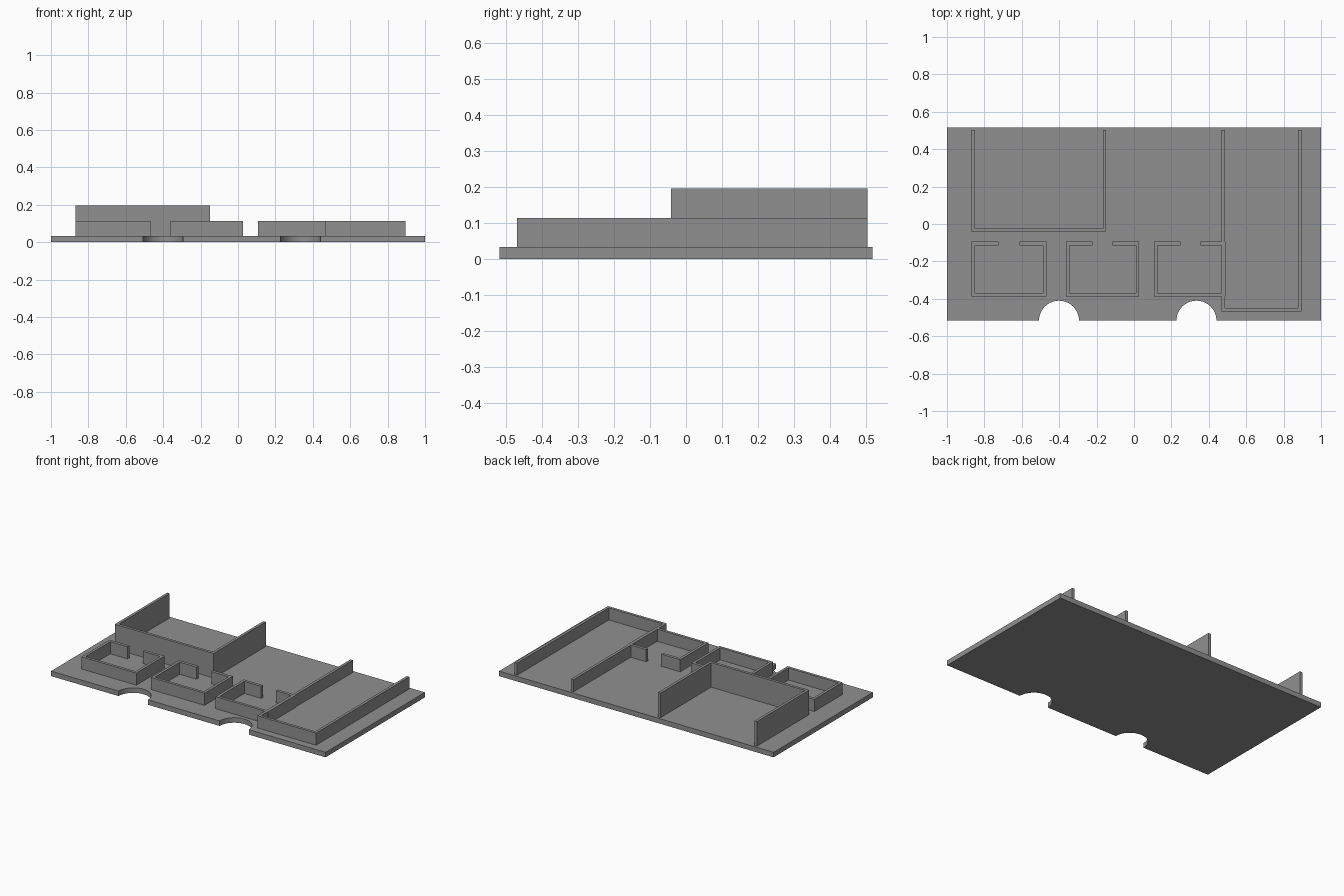
import bpy, bmesh, math

if "Cube" in bpy.data.objects:
    bpy.data.objects.remove(bpy.data.objects["Cube"])

grey = bpy.data.materials.new("grey")
grey.diffuse_color = (0.28, 0.28, 0.28, 1)
grey.use_nodes = True
grey.node_tree.nodes["Principled BSDF"].inputs["Base Color"].default_value = grey.diffuse_color
BASE_TOP = 0.033
BACK = 0.503
T = 0.018  # wall thickness


def extrude_outline(name, pts, z0, z1):
    """Extrude a closed plan outline from z0 to z1."""
    bm = bmesh.new()
    face = bm.faces.new([bm.verts.new((x, y, z0)) for x, y in pts])
    top = bmesh.ops.extrude_face_region(bm, geom=[face])["geom"]
    bmesh.ops.translate(bm, vec=(0, 0, z1 - z0),
                        verts=[v for v in top if isinstance(v, bmesh.types.BMVert)])
    bmesh.ops.recalc_face_normals(bm, faces=bm.faces[:])
    mesh = bpy.data.meshes.new(name)
    bm.to_mesh(mesh)
    bm.free()
    mesh.materials.append(grey)
    obj = bpy.data.objects.new(name, mesh)
    bpy.context.collection.objects.link(obj)
    return obj


def u_wall(name, x0, x1, y0, y1, z1):
    """Three walls, open at the back."""
    extrude_outline(name, [(x0, y1), (x0, y0), (x1, y0), (x1, y1), (x1 - T, y1),
                           (x1 - T, y0 + T), (x0 + T, y0 + T), (x0 + T, y1)],
                    BASE_TOP, z1)


def room(name, x0, x1, door0, door1, y0=-0.388, y1=-0.094, z1=0.113):
    """Four walls with a doorway gap in the back wall."""
    yi = y1 - 0.02
    extrude_outline(name, [(door0, y1), (x0, y1), (x0, y0), (x1, y0), (x1, y1),
                           (door1, y1), (door1, yi), (x1 - T, yi), (x1 - T, y0 + T),
                           (x0 + T, y0 + T), (x0 + T, yi), (door0, yi)],
                    BASE_TOP, z1)


# Base slab with two half-round notches along the front edge
D, R, N = 0.517, 0.107, 24
outline = [(-1, -D)]
for cx in (-0.401, 0.334):
    outline += [(cx - R * math.cos(math.pi * i / N), -D + R * math.sin(math.pi * i / N))
                for i in range(N + 1)]
outline += [(1, -D), (1, D), (-1, D)]
extrude_outline("base_slab", outline, 0, BASE_TOP)

# Tall hall and the long low bay, both open to the back
u_wall("tall_hall_walls", -0.869, -0.149, -0.041, BACK, 0.195)
u_wall("long_bay_walls", 0.468, 0.896, -0.468, BACK, 0.113)

# Small rooms; the right one runs into the bay wall
room("left_room_walls", -0.869, -0.469, -0.725, -0.613)
room("middle_room_walls", -0.363, 0.028, -0.222, -0.115)
room("right_room_walls", 0.108, 0.490, 0.249, 0.356, z1=0.1128)
